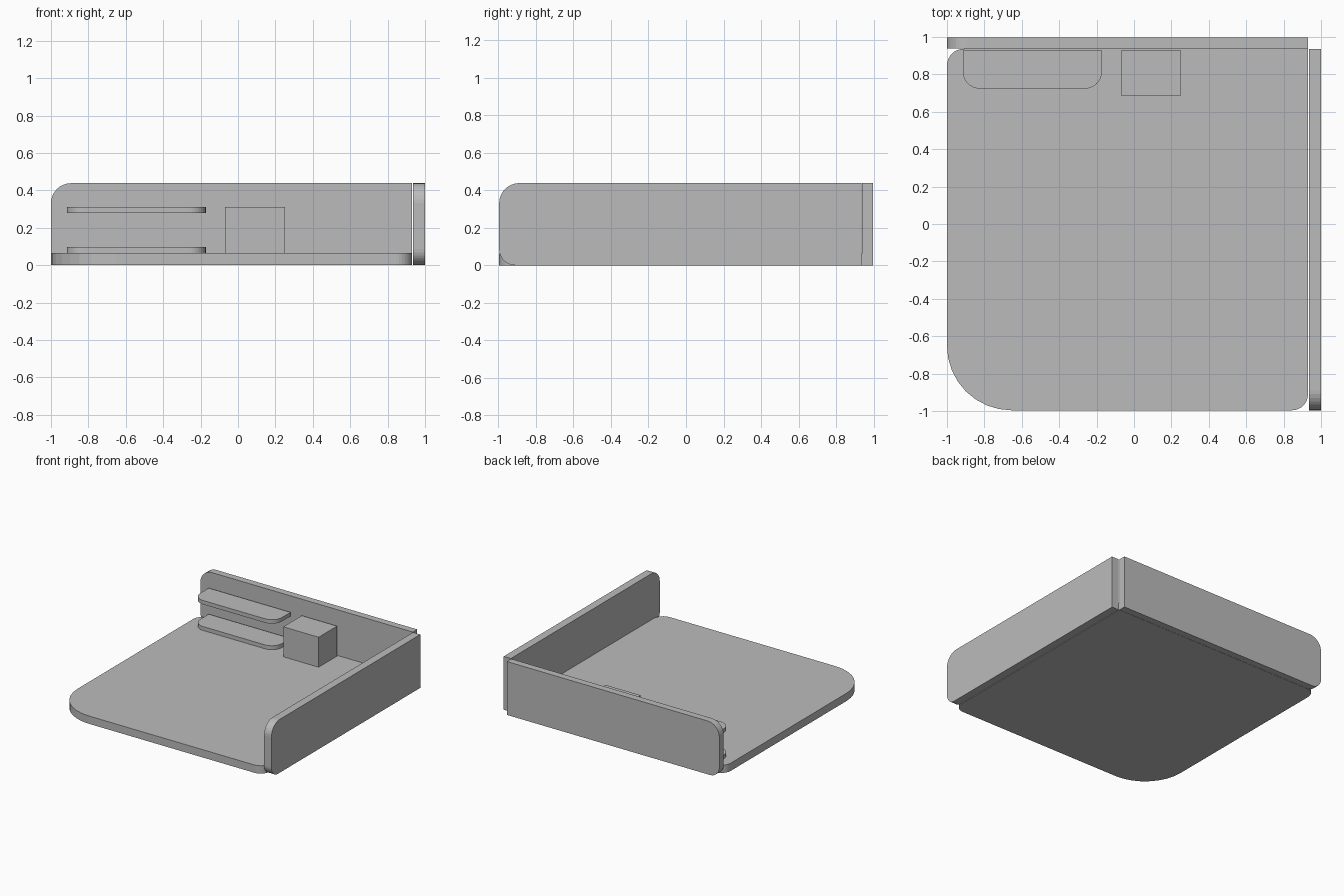
import bpy, bmesh, math
from mathutils import Vector

if "Cube" in bpy.data.objects:
    bpy.data.objects.remove(bpy.data.objects["Cube"])

grey = bpy.data.materials.new("plain grey")
grey.diffuse_color = (0.5, 0.5, 0.5, 1)
grey.use_nodes = True
grey.node_tree.nodes["Principled BSDF"].inputs["Base Color"].default_value = grey.diffuse_color


def rounded_outline(a0, a1, b0, b1, radii, steps=8):
    """Rectangle outline; radii are for (a0,b0), (a1,b0), (a1,b1), (a0,b1)."""
    corners = [(a0, b0, 1, 1), (a1, b0, -1, 1), (a1, b1, -1, -1), (a0, b1, 1, -1)]
    points = []
    for i, ((a, b, sa, sb), r) in enumerate(zip(corners, radii)):
        if r == 0:
            points.append((a, b))
            continue
        start = math.pi + i * math.pi / 2
        for k in range(steps + 1):
            t = start + k / steps * math.pi / 2
            points.append((a + sa * r + r * math.cos(t), b + sb * r + r * math.sin(t)))
    return points


def panel(name, outline, axis, low, high):
    """Extrude an outline along x, y or z between low and high."""
    place = {"x": lambda a, b: (low, a, b),
             "y": lambda a, b: (a, low, b),
             "z": lambda a, b: (a, b, low)}[axis]
    shift = Vector([(high - low) * (axis == c) for c in "xyz"])
    bm = bmesh.new()
    face = bm.faces.new([bm.verts.new(place(a, b)) for a, b in outline])
    extruded = bmesh.ops.extrude_face_region(bm, geom=[face], use_keep_orig=True)
    moved = [v for v in extruded["geom"] if isinstance(v, bmesh.types.BMVert)]
    bmesh.ops.translate(bm, verts=moved, vec=shift)
    bmesh.ops.recalc_face_normals(bm, faces=bm.faces)
    mesh = bpy.data.meshes.new(name)
    bm.to_mesh(mesh)
    bm.free()
    mesh.materials.append(grey)
    obj = bpy.data.objects.new(name, mesh)
    bpy.context.collection.objects.link(obj)
    return obj


FLOOR_TOP, WALL_TOP, BOX_TOP = 0.064, 0.438, 0.31

# Floor slab with one large and two small rounded corners
panel("floor", rounded_outline(-1, 0.93, -0.996, 0.937, (0.345, 0.085, 0, 0.09)),
      "z", 0, FLOOR_TOP)

# Walls, rounded at their free ends
wall_radii = (0.085, 0, 0, 0.107)
panel("back_wall", rounded_outline(-1, 0.93, 0, WALL_TOP, wall_radii), "y", 0.939, 0.996)
panel("right_wall", rounded_outline(-0.996, 0.935, 0, WALL_TOP, wall_radii), "x", 0.935, 1)

# Two shelves with rounded front corners
for name, z in (("lower_shelf", FLOOR_TOP), ("upper_shelf", BOX_TOP - 0.032)):
    panel(name, rounded_outline(-0.915, -0.172, 0.724, 0.927, (0.09, 0.09, 0, 0)),
          "z", z, z + 0.032)

# Square block beside the shelves
panel("block", rounded_outline(-0.07, 0.251, 0.687, 0.927, (0, 0, 0, 0)),
      "z", FLOOR_TOP, BOX_TOP)
